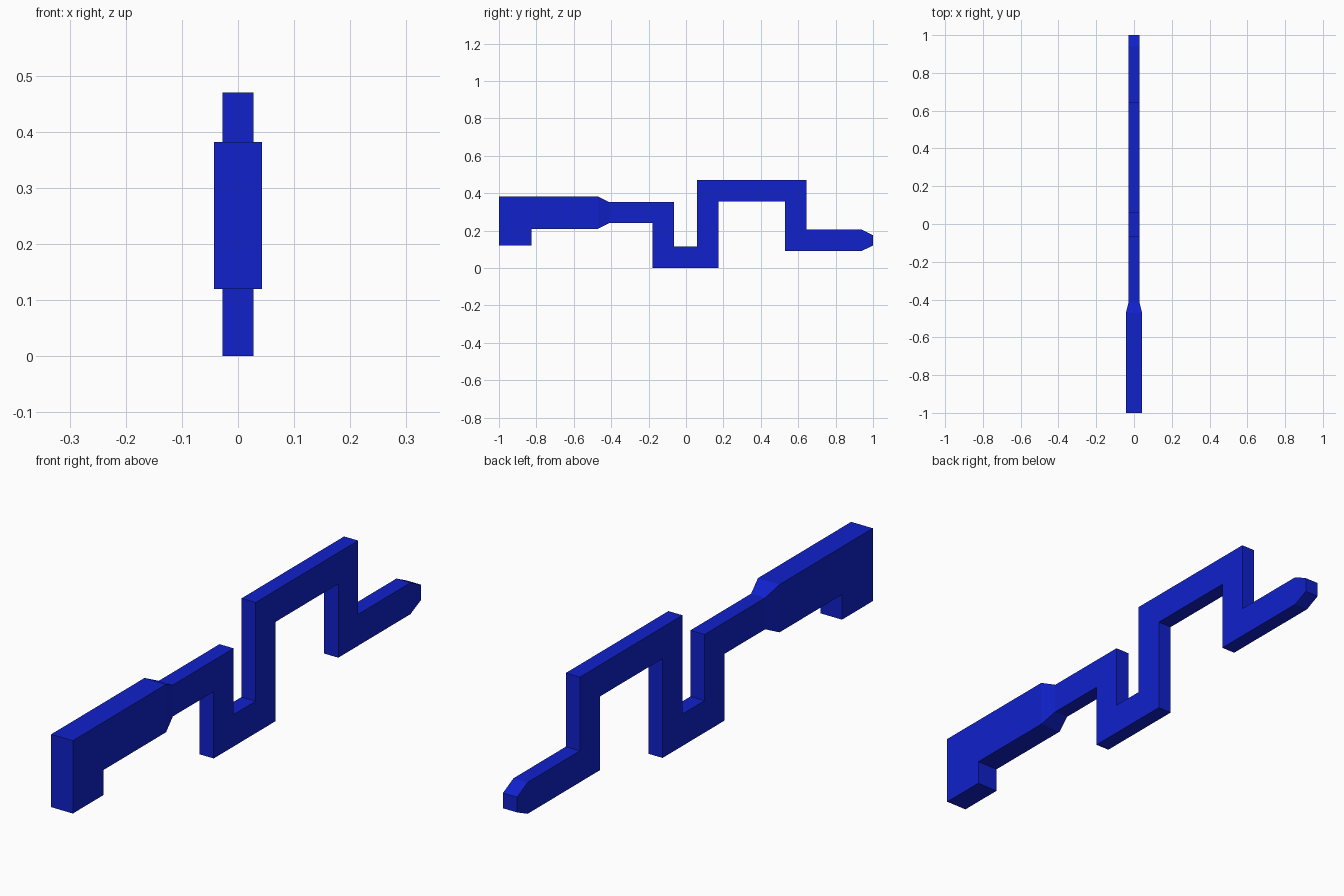
import bpy, bmesh

if "Cube" in bpy.data.objects:
    bpy.data.objects.remove(bpy.data.objects["Cube"])

blue = bpy.data.materials.new("blue")
blue.diffuse_color = (0.005, 0.015, 0.6, 1)
blue.use_nodes = True
blue.node_tree.nodes["Principled BSDF"].inputs["Base Color"].default_value = blue.diffuse_color

ROD_W, GRIP_W = 0.028, 0.043   # half widths
JOIN_Y, ROD_LO, ROD_HI = -0.41, 0.24, 0.353


def prism(profile, half):
    """Extrude a (y, z) profile across x, centred on x = 0."""
    bm = bmesh.new()
    face = bm.faces.new([bm.verts.new((-half, y, z)) for y, z in profile])
    ext = bmesh.ops.extrude_face_region(bm, geom=[face])
    moved = [v for v in ext["geom"] if isinstance(v, bmesh.types.BMVert)]
    bmesh.ops.translate(bm, verts=moved, vec=(2 * half, 0, 0))
    bmesh.ops.recalc_face_normals(bm, faces=bm.faces)
    return bm


def face_at(bm, y):
    """The face lying wholly in the plane at this y."""
    return next(f for f in bm.faces if all(abs(v.co.y - y) < 1e-5 for v in f.verts))


def finish(bm, name):
    bmesh.ops.recalc_face_normals(bm, faces=bm.faces)
    mesh = bpy.data.meshes.new(name)
    bm.to_mesh(mesh)
    bm.free()
    mesh.materials.append(blue)
    bpy.context.collection.objects.link(bpy.data.objects.new(name, mesh))


# Cranked square rod with a chamfered tip
rod = prism([
    (JOIN_Y, ROD_HI), (-0.065, ROD_HI), (-0.065, 0.115), (0.06, 0.115),
    (0.06, 0.47), (0.643, 0.47), (0.643, 0.205), (0.94, 0.205),
    (1.0, 0.175), (1.0, 0.12), (0.94, 0.092), (0.53, 0.092),
    (0.53, 0.357), (0.173, 0.357), (0.173, 0), (-0.178, 0),
    (-0.178, ROD_LO), (JOIN_Y, ROD_LO)], ROD_W)
bmesh.ops.delete(rod, geom=[face_at(rod, JOIN_Y)], context="FACES_ONLY")
finish(rod, "cranked_rod")

# Thicker handle with a downward heel, tapering into the rod
grip = prism([(-1, 0.12), (-0.825, 0.12), (-0.825, 0.21),
              (-0.47, 0.21), (-0.47, 0.382), (-1, 0.382)], GRIP_W)
ext = bmesh.ops.extrude_discrete_faces(grip, faces=[face_at(grip, -0.47)])
end = ext["faces"][0]
for v in end.verts:
    v.co = (ROD_W if v.co.x > 0 else -ROD_W, JOIN_Y,
            ROD_HI if v.co.z > 0.3 else ROD_LO)
bmesh.ops.delete(grip, geom=[end], context="FACES_ONLY")
finish(grip, "handle")
